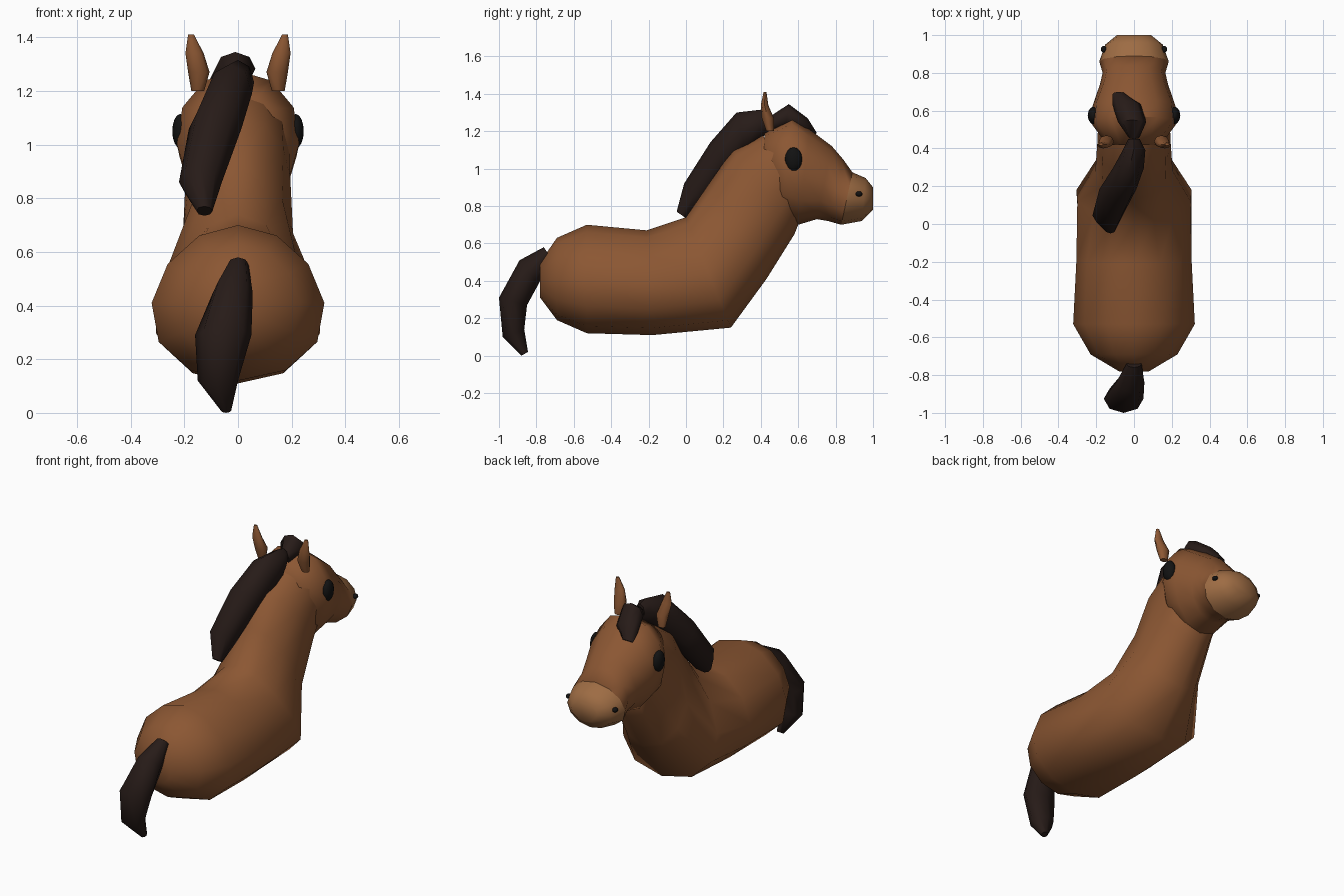
import bpy, bmesh
from math import sin, cos, pi, radians


def material(name, color):
    m = bpy.data.materials.new(name)
    m.diffuse_color = (*color, 1)
    return m


COAT = material("coat", (0.26, 0.095, 0.033))
HAIR = material("hair", (0.02, 0.011, 0.009))
NOSE = material("muzzle", (0.34, 0.15, 0.057))
BLACK = material("black", (0.006, 0.006, 0.006))


def loft(name, rings, mat, sides=12, mirror=1, smooth=60):
    """Rings: (top y, top z, bottom y, bottom z, half width, centre x, low-side fullness)."""
    bm = bmesh.new()
    loops = []
    for ty, tz, by, bz, w, cx, k in rings:
        loop = []
        for i in range(sides):
            a = 2 * pi * i / sides
            t = (1 - cos(a)) / 2
            x = cx + w * sin(a) * (1 - k * cos(a))
            loop.append(bm.verts.new((mirror * x, ty + (by - ty) * t, tz + (bz - tz) * t)))
        loops.append(loop)
    for p, q in zip(loops, loops[1:]):
        for i in range(sides):
            j = (i + 1) % sides
            bm.faces.new((p[i], p[j], q[j], q[i]))
    bm.faces.new(loops[0])
    bm.faces.new(loops[-1])
    bmesh.ops.recalc_face_normals(bm, faces=bm.faces)
    finish(name, bm, mat, smooth)


def finish(name, bm, mat, smooth):
    me = bpy.data.meshes.new(name)
    bm.to_mesh(me)
    bm.free()
    me.materials.append(mat)
    ob = bpy.data.objects.new(name, me)
    bpy.context.collection.objects.link(ob)
    bpy.ops.object.select_all(action='DESELECT')
    ob.select_set(True)
    bpy.context.view_layer.objects.active = ob
    bpy.ops.object.shade_smooth_by_angle(angle=radians(smooth))


def ball(name, loc, size, mat):
    bm = bmesh.new()
    bmesh.ops.create_uvsphere(bm, u_segments=12, v_segments=8, radius=1)
    bmesh.ops.scale(bm, vec=size, verts=bm.verts)
    bmesh.ops.translate(bm, vec=loc, verts=bm.verts)
    finish(name, bm, mat, 60)


# Torso and neck
loft("body", [
    (-0.78, 0.50, -0.78, 0.31, 0.08, 0, 0),
    (-0.69, 0.63, -0.69, 0.19, 0.23, 0, 0.1),
    (-0.53, 0.70, -0.53, 0.12, 0.322, 0, 0.12),
    (-0.21, 0.67, -0.18, 0.11, 0.305, 0, 0.12),
    (0.00, 0.74, 0.24, 0.15, 0.30, 0, 0.35),
    (0.13, 0.93, 0.43, 0.41, 0.205, 0, 0.15),
    (0.25, 1.10, 0.58, 0.65, 0.195, 0, 0),
    (0.41, 1.18, 0.64, 0.80, 0.19, 0, 0),
], COAT)

# Head
loft("head", [
    (0.42, 1.19, 0.41, 0.95, 0.14, 0, 0),
    (0.57, 1.275, 0.50, 0.73, 0.228, 0, -0.1),
    (0.66, 1.21, 0.60, 0.70, 0.218, 0, -0.1),
    (0.78, 1.12, 0.70, 0.73, 0.180, 0, 0),
    (0.84, 1.05, 0.76, 0.72, 0.166, 0, 0),
    (0.89, 0.98, 0.83, 0.70, 0.184, 0, 0),
], COAT)

# Muzzle
loft("muzzle", [
    (0.89, 0.98, 0.83, 0.70, 0.184, 0, 0),
    (0.96, 0.95, 0.94, 0.72, 0.152, 0, 0),
    (1.00, 0.90, 1.00, 0.78, 0.09, 0, 0),
], NOSE)

# Mane hanging to one side
loft("mane", [
    (0.45, 1.30, 0.45, 1.20, 0.03, 0.00, 0),
    (0.40, 1.315, 0.38, 1.15, 0.06, 0.00, 0),
    (0.27, 1.30, 0.32, 1.08, 0.082, -0.03, 0),
    (0.13, 1.14, 0.24, 0.98, 0.098, -0.085, 0),
    (-0.01, 0.92, 0.10, 0.80, 0.080, -0.14, 0),
    (-0.05, 0.77, 0.00, 0.735, 0.03, -0.125, 0),
], HAIR, 8)

# Forelock
loft("forelock", [
    (0.45, 1.28, 0.47, 1.20, 0.03, 0.00, 0),
    (0.55, 1.345, 0.53, 1.22, 0.075, -0.01, 0),
    (0.65, 1.27, 0.62, 1.18, 0.075, -0.04, 0),
    (0.70, 1.19, 0.67, 1.17, 0.035, -0.08, 0),
], HAIR, 8)

# Tail
loft("tail", [
    (-0.76, 0.58, -0.72, 0.52, 0.04, 0.00, 0),
    (-0.89, 0.51, -0.79, 0.38, 0.075, -0.02, 0),
    (-1.00, 0.31, -0.85, 0.27, 0.105, -0.055, 0),
    (-0.98, 0.10, -0.865, 0.14, 0.075, -0.075, 0),
    (-0.88, 0.00, -0.845, 0.02, 0.02, -0.045, 0),
], HAIR, 8)

# Ears, eyes and nostrils on both sides
for side, s in (("left", -1), ("right", 1)):
    loft(side + "_ear", [
        (0.47, 1.20, 0.43, 1.20, 0.024, 0.15, 0),
        (0.47, 1.27, 0.405, 1.27, 0.04, 0.146, 0),
        (0.44, 1.34, 0.40, 1.34, 0.034, 0.162, 0),
        (0.43, 1.41, 0.415, 1.41, 0.011, 0.175, 0),
    ], COAT, 8, s)
    ball(side + "_eye", (s * 0.215, 0.575, 1.05), (0.03, 0.046, 0.064), BLACK)
    ball(side + "_nostril", (s * 0.16, 0.925, 0.865), (0.016, 0.018, 0.014), BLACK)
